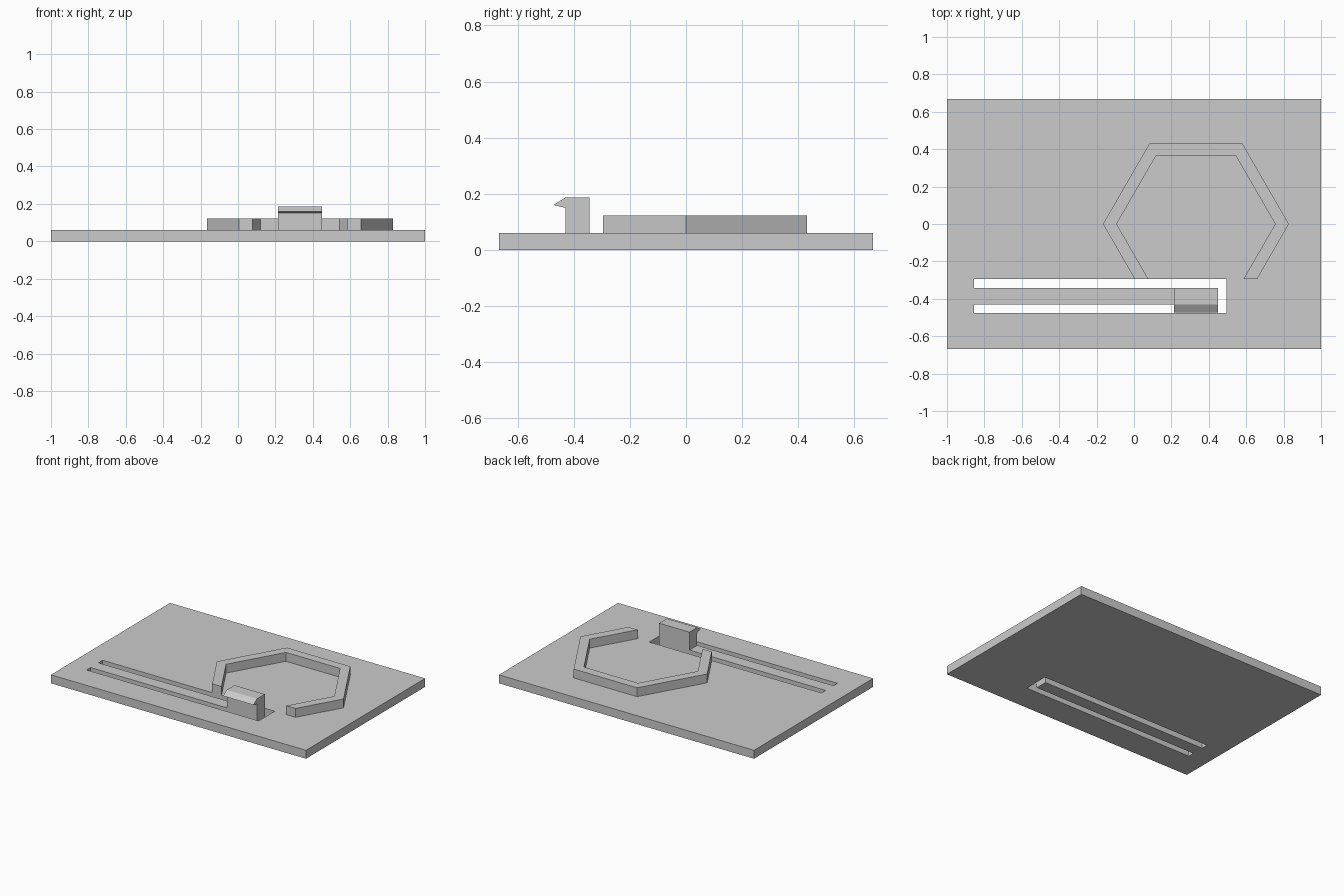
import bpy
import bmesh
from math import cos, sin, pi
from mathutils import Vector

cube = bpy.data.objects.get("Cube")
if cube:
    bpy.data.objects.remove(cube, do_unlink=True)

grey = bpy.data.materials.new("plain grey")
grey.use_nodes = True
grey.diffuse_color = (0.6, 0.6, 0.6, 1)
grey.node_tree.nodes["Principled BSDF"].inputs["Base Color"].default_value = grey.diffuse_color


def prism(name, outline, offset):
    """Extrude a flat outline of 3D points along an offset."""
    bm = bmesh.new()
    face = bm.faces.new([bm.verts.new(p) for p in outline])
    result = bmesh.ops.extrude_face_region(bm, geom=[face], use_keep_orig=True)
    moved = [v for v in result["geom"] if isinstance(v, bmesh.types.BMVert)]
    bmesh.ops.translate(bm, verts=moved, vec=Vector(offset))
    bmesh.ops.recalc_face_normals(bm, faces=bm.faces)
    mesh = bpy.data.meshes.new(name)
    bm.to_mesh(mesh)
    bm.free()
    mesh.materials.append(grey)
    obj = bpy.data.objects.new(name, mesh)
    bpy.context.collection.objects.link(obj)
    return obj


PLATE_TOP = 0.06
WALL_TOP = 0.123
HALF_DEPTH = 0.667
SLOT_LEFT, SLOT_RIGHT, TONGUE_END = -0.855, 0.495, 0.45
SLOT_FRONT, SLOT_BACK = -0.475, -0.295
TONGUE_FRONT, TONGUE_BACK = -0.43, -0.343

# Base plate with a U-shaped slot that frees a springy tongue
plate = prism("base_plate", [(x, y, 0) for x, y in (
    (-1, -HALF_DEPTH), (1, -HALF_DEPTH), (1, HALF_DEPTH), (-1, HALF_DEPTH))],
    (0, 0, PLATE_TOP))
cutter = prism("slot_cutter", [(x, y, -0.1) for x, y in (
    (SLOT_LEFT, SLOT_FRONT), (SLOT_RIGHT, SLOT_FRONT),
    (SLOT_RIGHT, SLOT_BACK), (SLOT_LEFT, SLOT_BACK),
    (SLOT_LEFT, TONGUE_BACK), (TONGUE_END, TONGUE_BACK),
    (TONGUE_END, TONGUE_FRONT), (SLOT_LEFT, TONGUE_FRONT))], (0, 0, 0.3))
cutter.hide_render = True
cut = plate.modifiers.new("slot", "BOOLEAN")
cut.operation = "DIFFERENCE"
cut.solver = "EXACT"
cut.object = cutter
bpy.context.view_layer.objects.active = plate
bpy.ops.object.modifier_apply(modifier=cut.name)
bpy.data.objects.remove(cutter, do_unlink=True)

# Barbed hook standing on the end of the tongue
prism("hook", [(0.213, y, z) for y, z in (
    (TONGUE_FRONT, PLATE_TOP), (TONGUE_BACK, PLATE_TOP), (TONGUE_BACK, 0.187),
    (TONGUE_FRONT, 0.187), (-0.472, 0.16), (TONGUE_FRONT, 0.15))],
    (TONGUE_END - 0.213, 0, 0))


# Hexagonal rim, open where it meets the slot
def open_hexagon(radius):
    corners = [Vector((0.331 + radius * cos(i * pi / 3), radius * sin(i * pi / 3),
                       PLATE_TOP)) for i in range(-1, 5)]
    corners.append(corners.pop(0))
    right, left, low_left, low_right = corners[0], corners[3], corners[4], corners[5]
    t = SLOT_BACK / low_left.y
    return [right.lerp(low_right, t)] + corners[:4] + [left.lerp(low_left, t)]


prism("hexagonal_rim", open_hexagon(0.497) + open_hexagon(0.424)[::-1],
      (0, 0, WALL_TOP - PLATE_TOP))
